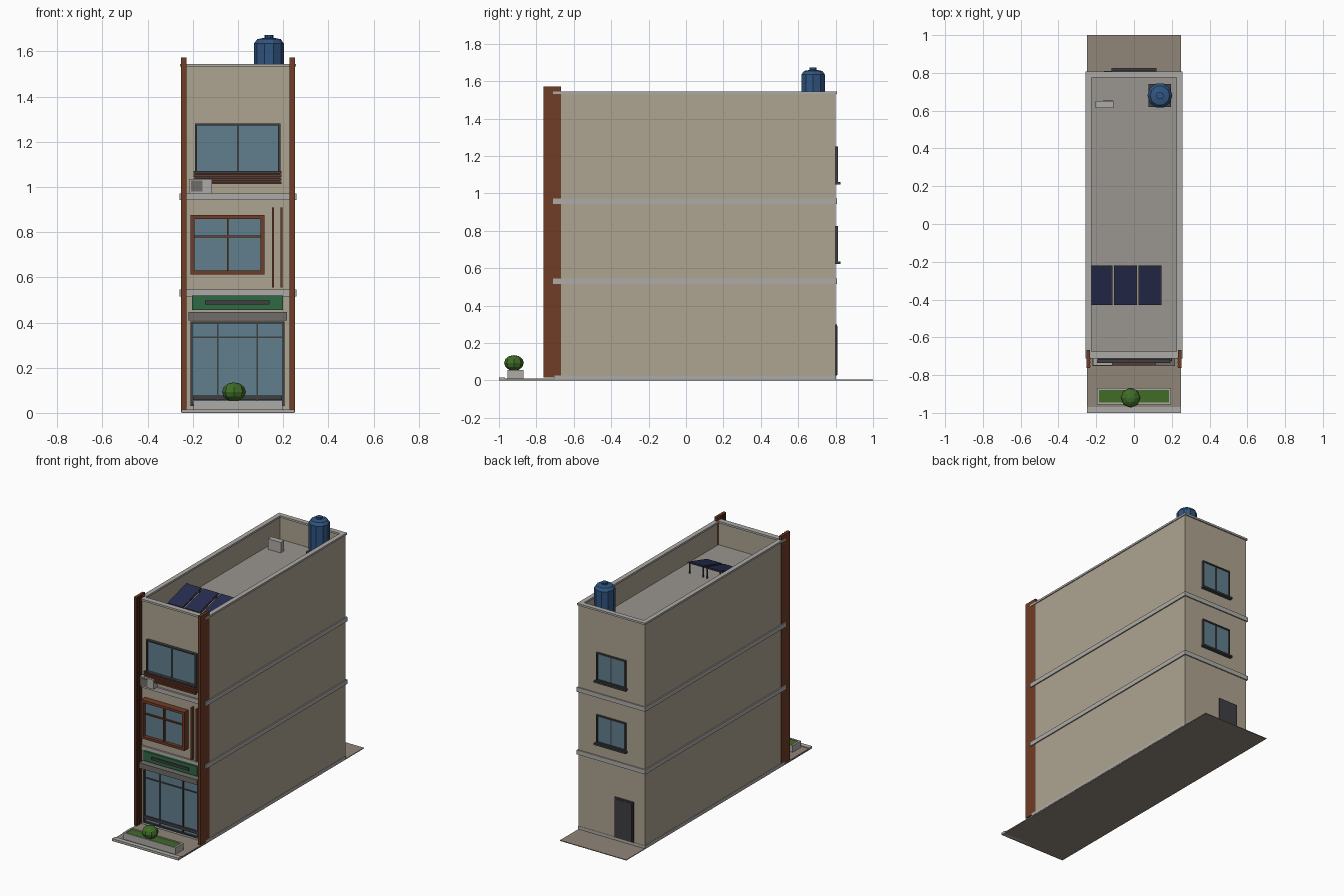
import bpy, bmesh, math
from mathutils import Vector

if "Cube" in bpy.data.objects:
    bpy.data.objects.remove(bpy.data.objects["Cube"])


def mat(name, r, g, b):
    m = bpy.data.materials.new(name)
    m.diffuse_color = (r, g, b, 1)
    m.use_nodes = True
    m.node_tree.nodes["Principled BSDF"].inputs["Base Color"].default_value = m.diffuse_color
    return m


WALL = mat("plaster", .42, .37, .28)
PAVE = mat("paving", .28, .24, .19)
DECK = mat("roof_concrete", .32, .30, .28)
TRIM = mat("pale_concrete", .42, .41, .39)
WOOD = mat("timber", .16, .045, .02)
DARK = mat("dark_metal", .05, .05, .055)
CANOPY = mat("canopy_grey", .16, .15, .14)
GLASS = mat("glass", .12, .21, .27)
GREEN = mat("sign_green", .03, .14, .06)
LEAF = mat("leaves", .05, .15, .02)
BLUE = mat("tank_blue", .03, .09, .22)
SOLAR = mat("solar_cells", .02, .025, .08)


def finish(name, bm, m):
    me = bpy.data.meshes.new(name)
    bmesh.ops.recalc_face_normals(bm, faces=bm.faces)
    bm.to_mesh(me)
    bm.free()
    me.materials.append(m)
    ob = bpy.data.objects.new(name, me)
    bpy.context.collection.objects.link(ob)
    return ob


def cube_bm(x0, x1, y0, y1, z0, z1):
    bm = bmesh.new()
    bmesh.ops.create_cube(bm, size=1)
    for v in bm.verts:
        v.co = Vector((x0 if v.co.x < 0 else x1, y0 if v.co.y < 0 else y1, z0 if v.co.z < 0 else z1))
    return bm


def box(name, x0, x1, y0, y1, z0, z1, m):
    return finish(name, cube_bm(x0, x1, y0, y1, z0, z1), m)


def window(name, x0, x1, z0, z1, wall, out, m, t=.012, mullions=(), transoms=()):
    """Framed glass on a wall plane; out is the signed projection along y."""
    def ys(a):
        return sorted((wall - out * .1, wall + out * a))
    box(name + "_glass", x0 + t / 2, x1 - t / 2, *ys(.5), z0 + t / 2, z1 - t / 2, GLASS)
    for i, x in enumerate((x0, x1 - t)):
        box(f"{name}_jamb_{i}", x, x + t, *ys(1), z0, z1, m)
    for i, z in enumerate((z0, z1 - t)):
        box(f"{name}_rail_{i}", x0 + t, x1 - t, *ys(1), z, z + t, m)
    for i, x in enumerate(mullions):
        box(f"{name}_mullion_{i}", x - .004, x + .004, *ys(.8), z0 + t, z1 - t, m)
    for i, z in enumerate(transoms):
        box(f"{name}_transom_{i}", x0 + t, x1 - t, *ys(.75), z - .004, z + .004, m)


def lathe(name, profile, sides, cx, cy, m):
    bm = bmesh.new()
    vs = [bm.verts.new((cx + r, cy, z)) for r, z in profile]
    es = [bm.edges.new(p) for p in zip(vs, vs[1:])]
    bmesh.ops.spin(bm, geom=vs + es, cent=(cx, cy, 0), axis=(0, 0, 1), angle=2 * math.pi, steps=sides)
    bmesh.ops.remove_doubles(bm, verts=bm.verts, dist=1e-4)
    return finish(name, bm, m)


# Ground, front terrace and kerb
box("plot", -.25, .25, -1, 1, 0, .005, PAVE)
box("terrace", -.248, .248, -.97, -.69, .004, .01, PAVE)
box("kerb", -.25, .25, -1, -.968, 0, .016, TRIM)

# Main body: parapet walls made by sinking the roof deck
bm = cube_bm(-.25, .25, -.70, .80, .004, 1.535)
bm.faces.ensure_lookup_table()
top = max(bm.faces, key=lambda f: f.calc_center_median().z)
bmesh.ops.inset_region(bm, faces=[top], thickness=.022)
deck = bmesh.ops.extrude_face_region(bm, geom=[top])["geom"]
for g in deck:
    if isinstance(g, bmesh.types.BMVert):
        g.co.z = 1.38
if top.is_valid:
    bm.faces.remove(top)
body = finish("body", bm, WALL)
box("roof_deck", -.228, .228, -.678, .778, 1.375, 1.383, DECK)

# Floor bands and parapet coping
for i, (z0, z1) in enumerate(((.005, .025), (.515, .545), (.942, .972))):
    e = .002 if i == 0 else .008
    box(f"floor_band_{i}", -.25 - e, .25 + e, -.70 - min(e * 2, .012), .80 + e, z0, z1, TRIM)
for s in (-1, 1):
    a, b = sorted((s * .225, s * .256))
    box(f"coping_side_{s}", a, b, -.712, .808, 1.532, 1.545, TRIM)
box("coping_front", -.225, .225, -.712, -.675, 1.532, 1.545, TRIM)
box("coping_back", -.225, .225, .775, .808, 1.532, 1.545, TRIM)

# Timber fins either side of the facade
for s in (-1, 1):
    a, b = sorted((s * .234, s * .2515))
    box(f"facade_fin_{s}", a, b, -.763, -.668, .015, 1.572, WOOD)
    for i in range(3):
        y = -.758 + i * .02
        a, b = sorted((s * .229, s * .235))
        box(f"fin_batten_{s}_{i}", a, b, y, y + .01, .015, 1.572, WOOD)

# Shopfront, canopy and sign board
window("shopfront", -.21, .205, .03, .405, -.70, -.022, DARK, .009, (-.09, .085), (.335,))
box("shopfront_kick_rail", -.20, .195, -.72, -.70, .058, .078, DARK)
box("canopy", -.22, .216, -.752, -.695, .41, .446, CANOPY)
box("sign_board", -.204, .20, -.725, -.695, .455, .52, GREEN)
box("sign_bar", -.145, .14, -.732, -.72, .479, .497, DARK)

# First floor: projecting timber window and vertical fins
window("bay_window", -.21, .117, .613, .876, -.70, -.045, WOOD, .017, (-.045,), (.78,))
for i, x in enumerate((.155, .193)):
    box(f"vertical_slat_{i}", x - .005, x + .005, -.725, -.695, .555, .91, WOOD)

# Second floor: wide window with slatted guard
window("upper_window", -.19, .187, 1.06, 1.28, -.70, -.02, DARK, .009, (0,))
for i in range(4):
    z = 1.012 + i * .016
    box(f"guard_slat_{i}", -.196, .192, -.735, -.722, z, z + .01, WOOD if i < 3 else DARK)
box("guard_backing", -.192, .188, -.722, -.70, 1.014, 1.065, DARK)

# Facade air conditioner
box("aircon_case", -.217, -.115, -.748, -.695, .972, 1.036, TRIM)
box("aircon_grille", -.207, -.157, -.752, -.745, .98, 1.028, CANOPY)

# Rear windows and door
for i, z in enumerate((.635, 1.06)):
    window(f"rear_window_{i}", -.11, .11, z, z + .19, .80, .012, DARK, .009, (0,))
    box(f"rear_sill_{i}", -.12, .118, .798, .825, z - .012, z, DARK)
box("rear_door_frame", -.168, -.026, .798, .808, .025, .30, DARK)
box("rear_door", -.158, -.036, .80, .811, .03, .29, DARK)

# Planter with round shrub
for s in (-1, 1):
    a, b = sorted((s * .184, s * .197))
    box(f"planter_end_{s}", a, b, -.955, -.868, .008, .055, TRIM)
    y = -.9115 + s * .038
    box(f"planter_side_{s}", -.19, .19, y - .0055, y + .0055, .008, .055, TRIM)
box("planter_greenery", -.185, .185, -.945, -.878, .01, .051, LEAF)
bm = bmesh.new()
bmesh.ops.create_uvsphere(bm, u_segments=8, v_segments=6, radius=1)
for v in bm.verts:
    v.co = Vector((v.co.x * .053 - .018, v.co.y * .053 - .92, v.co.z * .042 + .093))
finish("shrub", bm, LEAF)

# Water tank on a stand
lathe("water_tank", [(0, 1.44), (.062, 1.44), (.066, 1.45), (.066, 1.635), (.052, 1.654),
                     (.02, 1.66), (.02, 1.673), (0, 1.673)], 10, .137, .68, BLUE)
box("tank_platform", .077, .197, .62, .74, 1.428, 1.44, DARK)
for sx in (-1, 1):
    for sy in (-1, 1):
        x, y = .137 + sx * .052, .68 + sy * .052
        box(f"tank_leg_{sx}_{sy}", x - .006, x + .006, y - .006, y + .006, 1.38, 1.43, DARK)

# Roof condenser box
box("roof_condenser", -.203, -.108, .615, .652, 1.38, 1.455, TRIM)
box("condenser_grille", -.165, -.11, .65, .655, 1.39, 1.445, CANOPY)

# Tilted solar panels with rear props
tilt = math.atan2(.06, .21)
for i in range(3):
    cx = -.175 + i * .13
    for nm, w, z, m in (("frame", .12, 0, DARK), ("cells", .11, .003, SOLAR)):
        p = box(f"solar_{nm}_{i}", -w / 2, w / 2, -w / 2 - .048, w / 2 + .048, z - .003, z + .003, m)
        p.location = (cx, -.325, 1.43)
        p.rotation_euler.x = tilt
    for s in (-1, 1):
        x = cx + s * .05
        box(f"solar_prop_{i}_{s}", x - .003, x + .003, -.238, -.232, 1.38, 1.455, DARK)
